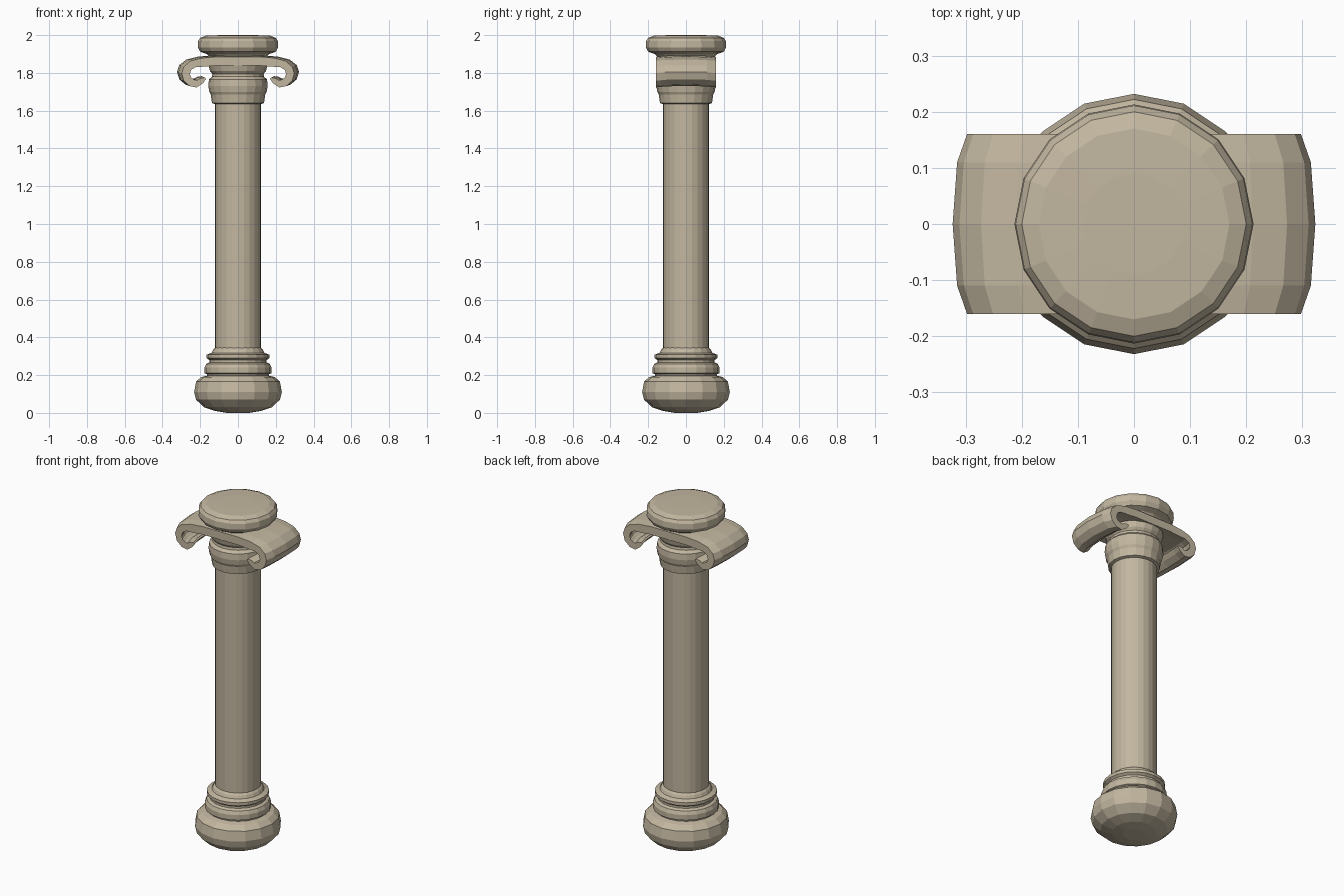
import bpy, bmesh, math

cube = bpy.data.objects.get("Cube")
if cube:
    bpy.data.objects.remove(cube, do_unlink=True)

stone = bpy.data.materials.new("warm_stone")
stone.use_nodes = True
color = (0.54, 0.47, 0.35, 1)
stone.diffuse_color = color
stone.node_tree.nodes["Principled BSDF"].inputs["Base Color"].default_value = color


def finish(name, bm):
    bmesh.ops.recalc_face_normals(bm, faces=bm.faces)
    mesh = bpy.data.meshes.new(name)
    bm.to_mesh(mesh)
    bm.free()
    mesh.materials.append(stone)
    obj = bpy.data.objects.new(name, mesh)
    bpy.context.collection.objects.link(obj)
    return obj


def skin(bm, rings):
    """Join closed rings of vertices with quads."""
    n = len(rings[0])
    for a, b in zip(rings, rings[1:]):
        for i in range(n):
            j = (i + 1) % n
            bm.faces.new((a[i], a[j], b[j], b[i]))


def turned(name, profile, sides=16):
    """Turn a (radius, height) profile around the column axis, capped at both ends."""
    bm = bmesh.new()
    rings = []
    for r, z in profile:
        angles = [2 * math.pi * i / sides for i in range(sides)]
        rings.append([bm.verts.new((r * math.cos(a), r * math.sin(a), z)) for a in angles])
    skin(bm, rings)
    bm.faces.new(rings[0])
    bm.faces.new(rings[-1])
    return finish(name, bm)


# Rounded foot
turned("base_cushion", [(0.06, 0), (0.12, 0.01), (0.18, 0.03), (0.222, 0.07), (0.232, 0.11),
                        (0.222, 0.165), (0.195, 0.19), (0.15, 0.2)])

# Stacked mouldings above the foot
turned("base_rings", [(0.16, 0.19), (0.165, 0.205), (0.177, 0.21), (0.177, 0.24), (0.168, 0.26),
                      (0.152, 0.268), (0.152, 0.28), (0.166, 0.29), (0.166, 0.308),
                      (0.14, 0.318), (0.132, 0.335), (0.122, 0.345)], 20)

turned("shaft", [(0.122, 0.32), (0.122, 1.66)], 24)

# Collar mouldings under the scroll
turned("neck_collar", [(0.122, 1.635), (0.138, 1.64), (0.144, 1.685), (0.152, 1.7), (0.157, 1.73),
                       (0.154, 1.765), (0.138, 1.78), (0.136, 1.795), (0.148, 1.81),
                       (0.156, 1.84), (0.15, 1.87)], 20)

# Scroll: matched outer and inner edges of one curled half
outer = [(0.13, 1.892), (0.21, 1.885), (0.27, 1.87), (0.308, 1.84), (0.32, 1.805),
         (0.308, 1.765), (0.275, 1.737), (0.235, 1.73), (0.2, 1.752), (0.182, 1.775)]
inner = [(0.13, 1.845), (0.19, 1.84), (0.24, 1.838), (0.267, 1.823), (0.274, 1.8),
         (0.267, 1.783), (0.25, 1.771), (0.232, 1.768), (0.215, 1.778), (0.19, 1.782)]


def mirrored(edge):
    return [(-x, z) for x, z in reversed(edge)] + edge


bm = bmesh.new()
section = mirrored(outer) + mirrored(inner)[::-1]
rings = []
for y, bulge in [(-0.16, 0.93), (-0.11, 0.985), (0, 1.01), (0.11, 0.985), (0.16, 0.93)]:
    rings.append([bm.verts.new((x * bulge, y, z - (1 - bulge) * 0.1)) for x, z in section])
skin(bm, rings)
count = len(section)
for ring in (rings[0], rings[-1]):
    for i in range(count // 2 - 1):
        bm.faces.new((ring[i], ring[i + 1], ring[count - 2 - i], ring[count - 1 - i]))
finish("scroll", bm)

# Domed top cushion
turned("top_cushion", [(0.13, 1.865), (0.165, 1.9), (0.2, 1.912), (0.213, 1.935),
                       (0.211, 1.968), (0.2, 1.985), (0.17, 1.997), (0.09, 2.0)])
